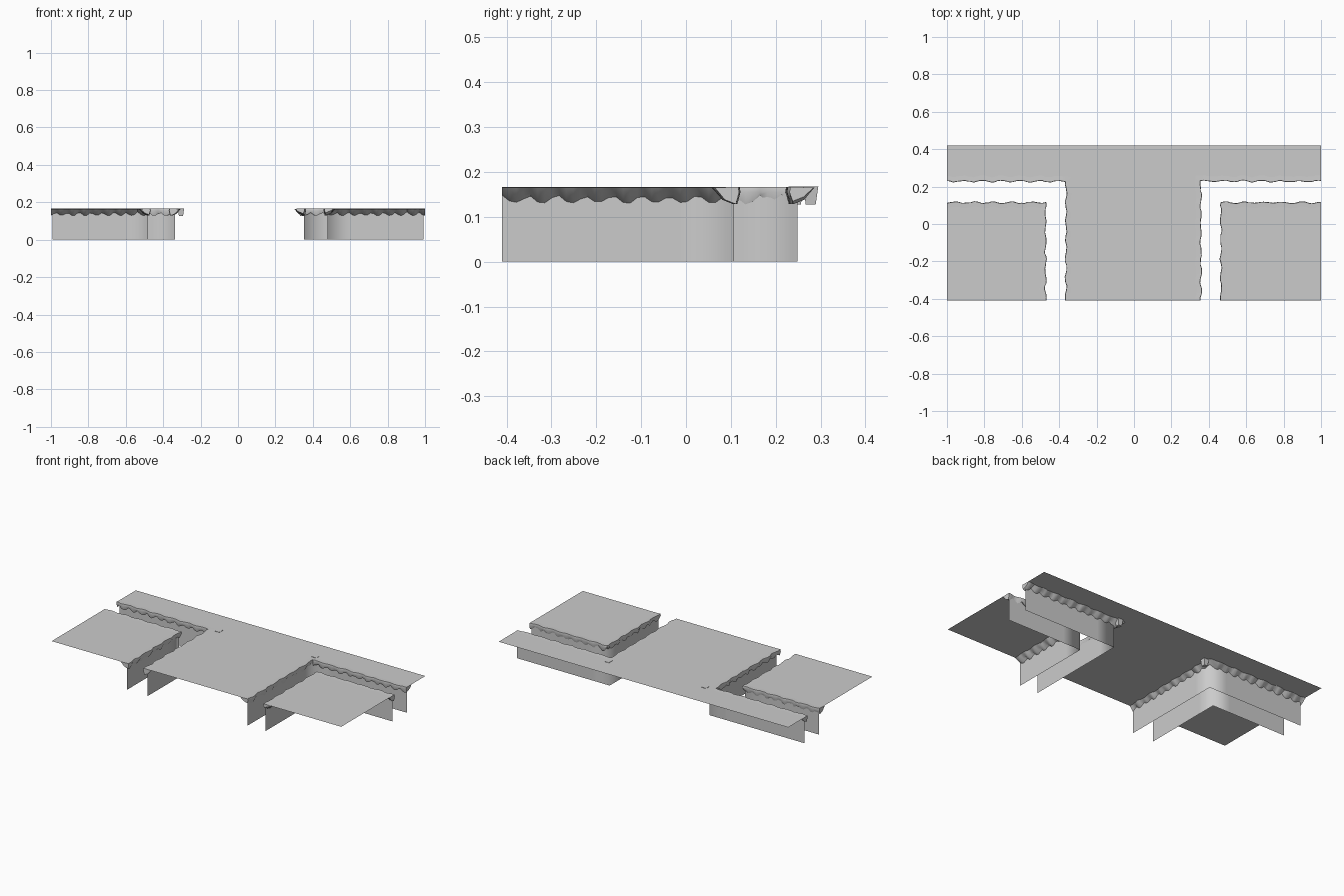
import bpy, bmesh, math, random
from mathutils import Vector

random.seed(4)
if "Cube" in bpy.data.objects:
    bpy.data.objects.remove(bpy.data.objects["Cube"], do_unlink=True)

TOP = 0.166
FRONT, BACK = -0.41, 0.42

grey = bpy.data.materials.new("plain grey")
grey.use_nodes = True
colour = (0.6, 0.6, 0.6, 1)
grey.diffuse_color = colour
grey.node_tree.nodes["Principled BSDF"].inputs["Base Color"].default_value = colour


def make_object(name, bm, smooth=None):
    mesh = bpy.data.meshes.new(name)
    bm.to_mesh(mesh)
    bm.free()
    mesh.materials.append(grey)
    obj = bpy.data.objects.new(name, mesh)
    bpy.context.collection.objects.link(obj)
    if smooth:
        bpy.ops.object.select_all(action='DESELECT')
        obj.select_set(True)
        bpy.context.view_layer.objects.active = obj
        bpy.ops.object.shade_smooth_by_angle(angle=math.radians(smooth))
    return obj


def ragged_edge(start, corner, end, out_a, out_b, step=0.016):
    """Samples of (point, outward direction, lobe height) along an L-shaped edge."""
    samples = []
    for p, q, out, first in ((start, corner, out_a, True), (corner, end, out_b, False)):
        p, q, out = Vector(p), Vector(q), Vector(out)
        length = (q - p).length
        count = round(length / step)
        phase = random.uniform(0, math.tau)
        for i in range(0 if first else 1, count + 1):
            at_corner = first and i == count
            direction = Vector(out_a) + Vector(out_b) if at_corner else out
            s = i * length / count
            wave = 0.004 * math.sin(s * 62 + phase) + random.uniform(-0.002, 0.002)
            lobe = abs(math.sin(s * 50 + phase))
            samples.append((p.lerp(q, i / count) + direction * wave, direction, lobe))
    return samples


def ground_sheet(name, outline):
    bm = bmesh.new()
    face = bm.faces.new([bm.verts.new((p[0], p[1], TOP)) for p in outline])
    face.normal_update()
    if face.normal.z < 0:
        face.normal_flip()
    bmesh.ops.triangulate(bm, faces=[face])
    make_object(name, bm)


def fringe(name, samples):
    """Lumpy overhanging lip that hangs over the top of a wall."""
    bm = bmesh.new()
    rings = []
    for point, out, lobe in samples:
        low = 0.148 - 0.02 * lobe
        profile = ((-0.052, TOP - 0.001), (0, TOP + 0.001), (0.002, 0.155),
                   (-0.005, low), (-0.03, low + 0.01))
        rings.append([bm.verts.new((*(point + out * d), z)) for d, z in profile])
    for a, b in zip(rings, rings[1:]):
        for i in range(len(a)):
            j = (i + 1) % len(a)
            bm.faces.new((a[i], a[j], b[j], b[i]))
    bm.faces.new(rings[0])
    bm.faces.new(rings[-1])
    bmesh.ops.recalc_face_normals(bm, faces=bm.faces)
    make_object(name, bm, 40)


def wall(name, start, corner, end):
    """L-shaped upright sheet with softly shaded corner."""
    start, corner, end = Vector(start), Vector(corner), Vector(end)
    near_a = corner + (start - corner).normalized() * 0.12
    near_b = corner + (end - corner).normalized() * 0.12
    bm = bmesh.new()
    columns = [[bm.verts.new((*p, z)) for z in (0, TOP - 0.001)]
               for p in (start, near_a, corner, near_b, end)]
    for a, b in zip(columns, columns[1:]):
        bm.faces.new((a[0], b[0], b[1], a[1]))
    make_object(name, bm, 100)


def tuft(name, x, y):
    """Small tapered clump at an inner corner."""
    bm = bmesh.new()
    bmesh.ops.create_cube(bm, size=1)
    for v in bm.verts:
        width = 0.034 if v.co.z > 0 else 0.022
        v.co = (x + v.co.x * width, y + v.co.y * width, 0.1475 + v.co.z * 0.041)
    make_object(name, bm)


# Corner blocks, then the two inner edges of the T-shaped ground
t_edges = {}
for side, sx, edge_x, wall_x, stem_x, stem_wall in (
        ("left", 1, 0.465, 0.478, 0.357, 0.353),
        ("right", -1, 0.473, 0.481, 0.363, 0.337)):
    block = ragged_edge((sx, 0.114), (sx * edge_x, 0.114), (sx * edge_x, FRONT),
                        (0, 1), (-sx, 0))
    ground_sheet(side + "_block_ground", [s[0] for s in block] + [(sx, FRONT)])
    fringe(side + "_block_fringe", block)
    wall(side + "_block_wall", (sx * 0.993, 0.107), (sx * wall_x, 0.107), (sx * wall_x, FRONT))

    edge = ragged_edge((sx, 0.229), (sx * stem_x, 0.229), (sx * stem_x, FRONT),
                       (0, -1), (sx, 0))
    t_edges[side] = [s[0] for s in edge]
    fringe(side + "_path_fringe", edge)
    wall(side + "_path_wall", (sx * 0.993, 0.249), (sx * stem_wall, 0.249), (sx * stem_wall, FRONT))

# T-shaped ground sheet
ground_sheet("path_ground", [(-1, BACK), (1, BACK)] + t_edges["left"]
             + t_edges["right"][::-1])

# Corner clumps
tuft("right_corner_tuft", -0.305, 0.245)
tuft("left_corner_tuft", 0.342, 0.278)
